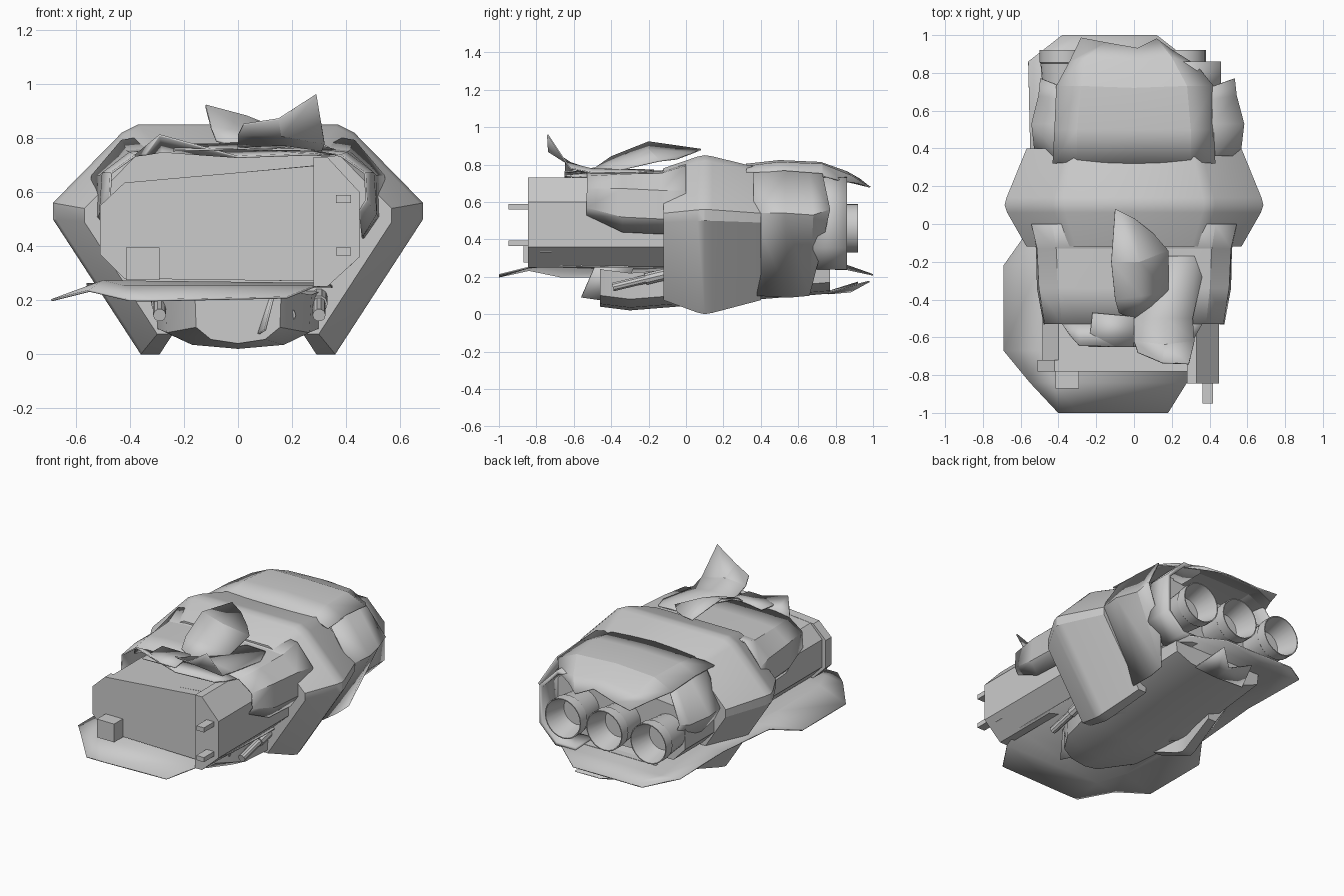
import bpy, bmesh, math
from mathutils import Vector

if "Cube" in bpy.data.objects:
    bpy.data.objects.remove(bpy.data.objects["Cube"])


def finish(name, bm, thick=0, smooth=20):
    bmesh.ops.recalc_face_normals(bm, faces=bm.faces)
    me = bpy.data.meshes.new(name)
    bm.to_mesh(me)
    bm.free()
    ob = bpy.data.objects.new(name, me)
    bpy.context.collection.objects.link(ob)
    me.shade_smooth()
    me.set_sharp_from_angle(angle=math.radians(smooth))
    if thick:
        m = ob.modifiers.new("thickness", 'SOLIDIFY')
        m.thickness, m.offset = thick, 0
    return ob


def loft(name, rings, caps=True, smooth=30):
    """Join closed rings of 3D points into a skin."""
    bm = bmesh.new()
    vs = [[bm.verts.new(p) for p in r] for r in rings]
    n = len(vs[0])
    for a, b in zip(vs, vs[1:]):
        for i in range(n):
            j = (i + 1) % n
            bm.faces.new((a[i], a[j], b[j], b[i]))
    if caps:
        bm.faces.new(vs[0])
        bm.faces.new(vs[-1][::-1])
    return finish(name, bm, smooth=smooth)


def prism(name, pts, y0, y1):
    return loft(name, [[(x, y, z) for x, z in pts] for y in (y0, y1)])


def sheet(name, rows, thick=0.008, sx=1, smooth=16):
    """Thin plate through rows of 3D points."""
    bm = bmesh.new()
    vs = [[bm.verts.new((p[0] * sx, p[1], p[2])) for p in r] for r in rows]
    for a, b in zip(vs, vs[1:]):
        for i in range(len(a) - 1):
            bm.faces.new((a[i], a[i + 1], b[i + 1], b[i]))
    return finish(name, bm, thick, smooth)


def tube(name, a, b, profile, sides=24):
    """Round part from a towards b; profile holds (distance, radius)."""
    a = Vector(a)
    d = (Vector(b) - a).normalized()
    u = d.cross(Vector((0, 0, 1))).normalized()
    w = u.cross(d)
    angs = [2 * math.pi * i / sides for i in range(sides)]
    return loft(name, [[a + d * t + (u * math.cos(k) + w * math.sin(k)) * r for k in angs]
                       for t, r in profile])


def mirrored(half):
    return half + [(-x, z) for x, z in reversed(half)]


# core hull with faceted front plate
core = [(-.51, .37), (-.42, .28), (.31, .27), (.42, .33), (.45, .4), (.44, .6),
        (.31, .7), (-.42, .635), (-.51, .55)]
prism("front_plate", core, -.78, -.72)
prism("core_hull", [(x * .95, z) for x, z in core], -.72, .7)
prism("right_side_pod", [(.28, .25), (.33, .25), (.45, .36), (.45, .6), (.33, .73), (.28, .73)],
      -.845, .7)
prism("front_box", [(-.415, .275), (-.29, .275), (-.29, .395), (-.415, .395)], -.87, -.77)

# rear rim open on the left
rim = [(.2, .72), (.33, .72), (.45, .6), (.45, .36), (.34, .25), (.2, .25)]
sheet("rear_rim", [[(x, y, z) for x, z in rim] for y in (.68, .86)], .025)

# central band, open at the bottom
outer = mirrored([(-.29, 0), (-.36, 0), (-.685, .5), (-.685, .56), (-.43, .82), (-.37, .85)])
inner = [(.34, .74), (.37, .72), (.56, .53), (.56, .49), (.32, .11), (.24, .07)]
inner = inner + [(-x, z) for x, z in reversed(inner)]


def band_ring(y, s):
    out = [(x * s, y, .44 + (z - .44) * s) for x, z in outer]
    return out + [(x * min(1, s + .06), y, .44 + (z - .44) * min(1, s + .06)) for x, z in inner]


loft("central_band", [band_ring(-.12, .83), band_ring(.06, .98), band_ring(.1, 1),
                      band_ring(.14, .985), band_ring(.4, .83)])

# flat keel between the legs
keel = [(.32, .25), (.31, .11), (.2, .065), (0, .05)]
keel += [(-x, z) for x, z in reversed(keel[:-1])]


def keel_ring(y, s, dz):
    return [(x * s, y, min(z + dz, .25)) for x, z in keel]


loft("keel", [keel_ring(-.46, .5, -.01), keel_ring(-.3, .85, -.03), keel_ring(-.05, 1, -.01),
              keel_ring(.4, 1.05, .03), keel_ring(.77, 1, .06)])

# belly plate reaching past the nose and tail
belly = [(-1, -.4, .2, -.3, .2, .18, .21), (-.84, -.55, .235, -.42, .25, .28, .25),
         (-.67, -.69, .2, -.5, .27, .34, .26), (-.22, -.69, .2, -.5, .27, .35, .25),
         (-.05, -.57, .24, -.46, .26, .35, .25), (.4, -.55, .26, -.4, .26, .36, .25),
         (.86, -.56, .26, -.42, .24, .3, .24), (1, -.38, .21, -.3, .21, .12, .21)]
sheet("belly_plate", [[(xa, y, za), (xb, y, zb), (xc, y, zc)]
                      for y, xa, za, xb, zb, xc, zc in belly])


# front shell: roof and both sides in one, with a curled left corner
def shell_row(y, half):
    row = [(-x, y, z) for x, z in half] + [(0, y, half[-1][1] + .005)]
    return row + [(x, y, z) for x, z in reversed(half)]


front = [shell_row(0, [(.47, .43), (.54, .5), (.54, .66), (.43, .79), (.3, .81)]),
         shell_row(-.13, [(.46, .43), (.515, .51), (.51, .66), (.41, .75), (.3, .76)]),
         shell_row(-.34, [(.46, .44), (.51, .52), (.5, .67), (.4, .745), (.29, .755)]),
         shell_row(-.53, [(.45, .53), (.475, .57), (.47, .67), (.38, .735), (.28, .75)])]
sheet("front_shell", front)
sheet("roof_lip", [
    [(-.38, -.53, .735), (-.28, -.53, .75), (0, -.53, .755), (.28, -.53, .75), (.36, -.53, .735)],
    [(-.34, -.59, .74), (-.29, -.645, .81), (0, -.65, .73), (.28, -.65, .74), (.32, -.6, .735)]])
sheet("roof_patch", [[(-.22, -.47, .77), (0, -.49, .78)], [(-.24, -.65, .755), (0, -.65, .76)]])

# torn roof panels
sheet("raised_panel", [
    [(-.1, .08, .88), (.0, .03, .86), (.1, -.05, .83)],
    [(-.12, -.2, .92), (.03, -.2, .88), (.18, -.14, .82)],
    [(-.1, -.4, .84), (.04, -.38, .82), (.18, -.36, .77)],
    [(-.08, -.47, .79), (.0, -.5, .77), (.1, -.45, .76)]])
sheet("torn_panel", [
    [(.18, -.17, .77), (.32, -.17, .765), (.36, -.28, .755)],
    [(.0, -.5, .77), (.17, -.5, .775), (.31, -.5, .755)],
    [(.0, -.62, .81), (.16, -.64, .81), (.32, -.62, .78)],
    [(.02, -.68, .85), (.15, -.735, .87), (.29, -.74, .96)]])

# rear roof with ragged tail edge
sheet("rear_roof", [
    [(-.43, .32, .76), (-.3, .33, .79), (0, .32, .8), (.3, .33, .79), (.43, .32, .76)],
    [(-.42, .5, .76), (-.3, .5, .81), (0, .5, .82), (.3, .5, .81), (.42, .5, .76)],
    [(-.41, .73, .74), (-.28, .73, .8), (0, .72, .81), (.28, .73, .8), (.42, .73, .74)],
    [(-.34, .86, .71), (-.25, .88, .74), (0, .86, .76), (.2, .88, .74), (.33, .84, .71)],
    [(-.28, .985, .68), (-.15, .96, .69), (.02, .93, .72), (.12, .98, .68), (.2, .92, .7)]])

# rear side armour, the left one lost its lower part
sides = [[(.42, .36, .76), (.56, .36, .54), (.32, .38, .1)],
         [(.415, .53, .765), (.58, .53, .54), (.33, .55, .09)],
         [(.415, .66, .755), (.54, .68, .53), (.34, .66, .1)],
         [(.42, .73, .75), (.53, .77, .56), (.4, .72, .34)]]
sheet("right_rear_armour", sides)
sheet("left_rear_armour", [[a, b, tuple((p + q) / 2 for p, q in zip(b, c))]
                           for a, b, c in sides], sx=-.93)

# loose belly flaps
sheet("belly_flap", [[(.1, -.28, .25), (.14, -.49, .25)], [(.05, -.35, .06), (.1, -.56, .09)]])
sheet("tail_flap", [[(-.2, .76, .12), (0, .76, .11), (.16, .76, .12)],
                    [(-.14, .92, .17), (0, .88, .12), (.12, .98, .175)]])

# three engine nozzles
for i, x in enumerate((-.37, -.05, .25)):
    tube(f"engine_{i + 1}", (x, .68, .46), (x, 1, .46),
         [(0, .11), (.17, .125), (.175, .13), (.24, .13), (.24, .124), (.1, .09)])

# square nose barrels and round belly guns
for i, z in enumerate((.38, .575)):
    prism(f"nose_barrel_{i + 1}", [(.363, z - .015), (.418, z - .015), (.418, z + .015),
                                   (.363, z + .015)], -.95, -.8)
for i, x in enumerate((-.29, -.18, .19, .3)):
    tube(f"belly_gun_{i + 1}", (x, -.1, .215), (x, -.39, .145),
         [(0, .032), (.12, .032), (.12, .024), (.3, .024)], 10)
